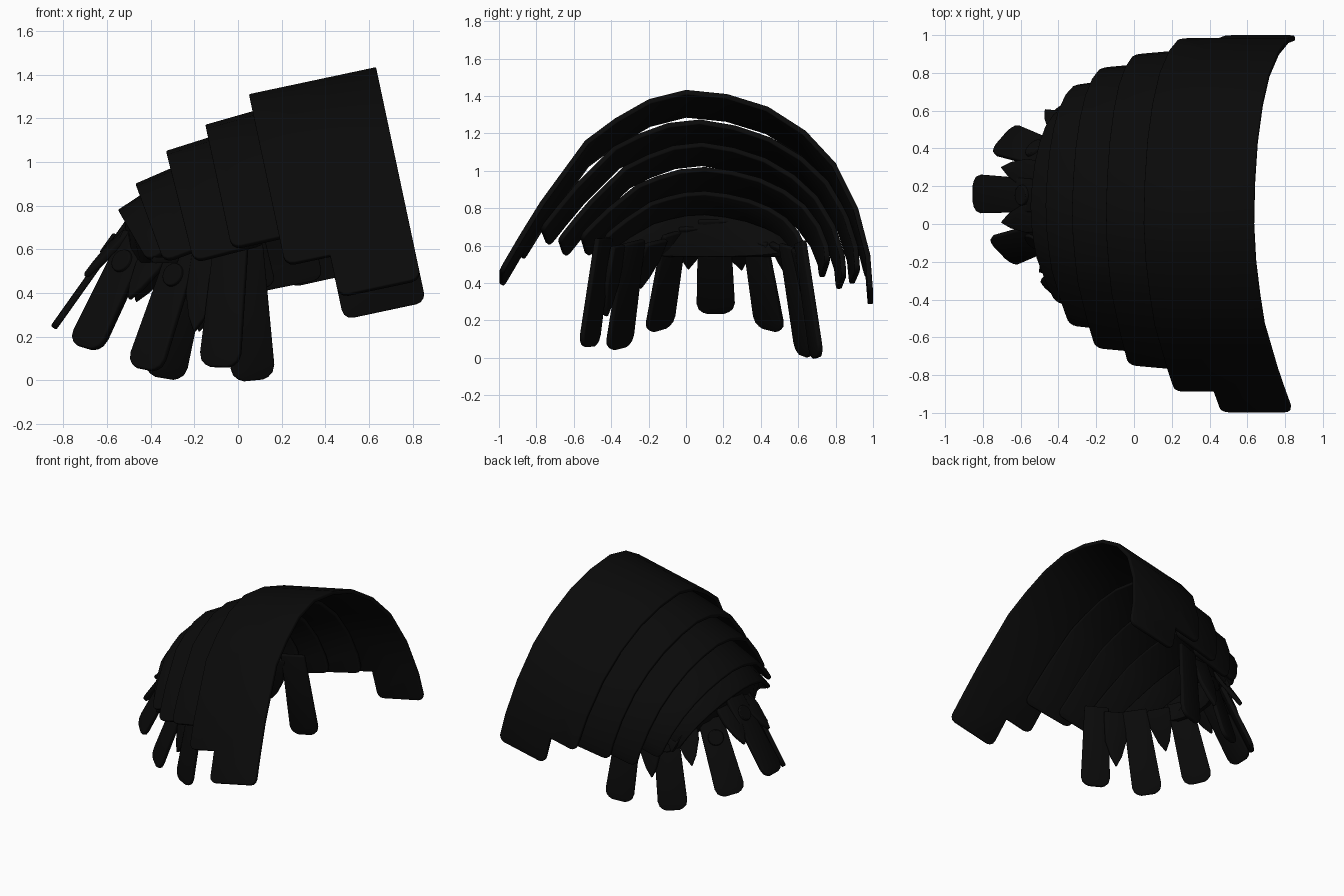
import bpy, bmesh, math
from mathutils import Vector, Matrix

cube = bpy.data.objects.get("Cube")
if cube:
    bpy.data.objects.remove(cube, do_unlink=True)

# Single near-black metal
black = bpy.data.materials.new("black_metal")
black.use_nodes = True
black.diffuse_color = (0.003, 0.003, 0.003, 1)
black.node_tree.nodes["Principled BSDF"].inputs["Base Color"].default_value = (0.003, 0.003, 0.003, 1)


def finish(bm, name, thickness=0.0, bevel=0.006, offset=-1):
    mesh = bpy.data.meshes.new(name)
    bm.to_mesh(mesh)
    bm.free()
    mesh.materials.append(black)
    ob = bpy.data.objects.new(name, mesh)
    bpy.context.collection.objects.link(ob)
    if thickness:
        mod = ob.modifiers.new("thickness", 'SOLIDIFY')
        mod.thickness = thickness
        mod.offset = offset
    if bevel:
        mod = ob.modifiers.new("soft_edge", 'BEVEL')
        mod.width = bevel
        mod.segments = 2
        mod.limit_method = 'ANGLE'
        mod.angle_limit = math.radians(50)
    bpy.ops.object.select_all(action='DESELECT')
    ob.select_set(True)
    bpy.context.view_layer.objects.active = ob
    bpy.ops.object.shade_smooth_by_angle(angle=math.radians(35))
    return ob


# Arch profile: side position from -1 to 1, and height fraction
ARCH = [(-1, 0), (-.89, .19), (-.78, .37), (-.54, .705), (-.38, .83), (-.2, .94), (0, 1),
        (.22, .99), (.44, .935), (.64, .82), (.8, .66), (.92, .43), (.985, .19), (1, 0)]


def arch_rim(x0, z0, tilt, near, far):
    """Points along the narrow rim of one arched band."""
    (yn, zn), (yf, zf) = near, far
    rim = []
    for s, h in ARCH:
        k = (s + 1) / 2
        base = zn + (zf - zn) * k
        z = base + h * (z0 - (zn + zf) / 2)
        rim.append(Vector((x0 + (z0 - z) * math.tan(tilt), yn + (yf - yn) * k, z)))
    return rim


def sheet(name, columns, skip=lambda i, j: False, corner=0.045):
    bm = bmesh.new()
    grid = [[bm.verts.new(p) for p in col] for col in columns]
    rows = len(columns[0])
    for j in range(len(grid) - 1):
        for i in range(rows - 1):
            if not skip(i, j):
                bm.faces.new((grid[j][i], grid[j + 1][i], grid[j + 1][i + 1], grid[j][i + 1]))
    bmesh.ops.delete(bm, geom=[v for v in bm.verts if not v.link_faces], context='VERTS')
    # Round the free corners
    corners = [v for v in bm.verts if len(v.link_edges) == 2]
    bmesh.ops.bevel(bm, geom=corners, offset=corner, segments=3, profile=0.5, affect='VERTICES')
    return finish(bm, name, 0.028)


def band(name, x0, z0, degrees, steps, near, far, tabs=False, flare=0.0):
    tilt = math.radians(degrees)
    rim = arch_rim(x0, z0, tilt, near, far)
    along = Vector((math.cos(tilt), 0, math.sin(tilt)))
    centre = Vector((0, .08, .5))
    columns = []
    for d in steps:
        grow = flare * d / steps[-1]
        columns.append([p + along * d + Vector((0, p.y - centre.y, p.z - centre.z)) * grow
                        for p in rim])
    last = len(ARCH) - 2
    sheet(name, columns, lambda i, j: tabs and j == 0 and i in (0, last))
    return rim


# Overlapping arched bands, largest first; each flares up inside the next
band("large_band", .05, 1.31, 12, (0, .21, .595), (-1, .345), (1, .235), tabs=True)
band("second_band", -.15, 1.17, 12, (0, .38), (-.75, .61), (.90, .39), flare=.04)
band("third_band", -.33, 1.05, 14, (0, .34), (-.66, .55), (.83, .36), flare=.04)
band("fourth_band", -.47, .90, 20, (0, .30), (-.54, .55), (.74, .42), flare=.05)
rim = band("end_band", -.55, .78, 30, (0, .20), (-.42, .55), (.62, .45), flare=.05)

# Curved backing that closes the end behind the finger plates
lower = [Vector((-.52 + .25 * s * s, .1 + .5 * s, .54)) for s, h in ARCH]
inner = [p + Vector((.03, 0, -.015)) for p in rim]
sheet("finger_backing", [lower, inner], corner=0.01)


def plate(name, top, tip, facing, outline, rivet=False):
    """Flat plate from top to tip; outline holds (distance from tip, half width)."""
    top, tip = Vector(top), Vector(tip)
    axis = (top - tip).normalized()
    side = axis.cross(Vector((*facing, 0))).normalized()
    normal = side.cross(axis).normalized()
    full = (top - tip).length
    bm = bmesh.new()
    left = [tip + axis * min(d, full) - side * w for d, w in outline]
    right = [tip + axis * min(d, full) + side * w for d, w in reversed(outline) if w > 0]
    bm.faces.new([bm.verts.new(p) for p in left + right])
    finish(bm, name, 0.03, 0.008, 0)
    if rivet:
        centre = top.lerp(tip, .25) + normal * .017
        turn = Matrix((side, axis, normal)).transposed().to_4x4()
        bm = bmesh.new()
        bmesh.ops.create_cone(bm, cap_ends=True, segments=20, radius1=.058, radius2=.052,
                              depth=.025, matrix=Matrix.Translation(centre) @ turn)
        finish(bm, name + "_rivet", bevel=0.004)


# Long finger plates with rounded tips
FINGER = [(0, .045), (.01, .07), (.03, .092), (.065, .102), (9, .085)]
fingers = {
    "middle_finger": ((-.49, .15, .74), (-.845, .16, .24), (-1, 0)),
    "right_inner_finger": ((-.46, -.06, .67), (-.705, -.145, .15), (-.72, -.7)),
    "left_inner_finger": ((-.46, .37, .63), (-.695, .45, .15), (-.75, .65)),
    "right_side_finger": ((-.24, -.28, .62), (-.43, -.36, .05), (-.65, -.75)),
    "left_side_finger": ((-.20, .54, .60), (-.34, .635, .01), (-.4, .9)),
    "right_rear_finger": ((-.03, -.44, .64), (-.085, -.52, .06), (-.45, -.9)),
    "left_rear_finger": ((.03, .61, .62), (.07, .70, 0), (-.25, 1)),
}
for name, (top, tip, facing) in fingers.items():
    plate(name, top, tip, facing, FINGER, rivet="rear" not in name)

# Pointed leaves filling the gaps between fingers
LEAF = [(0, 0), (.07, .04), (.18, .075), (9, .08)]
leaves = {
    "right_front_leaf": ((-.49, .04, .70), (-.70, .01, .475), (-1, -.2)),
    "left_front_leaf": ((-.49, .25, .69), (-.70, .3, .47), (-1, .2)),
    "right_middle_leaf": ((-.35, -.16, .62), (-.50, -.25, .37), (-.7, -.7)),
    "left_middle_leaf": ((-.34, .49, .60), (-.47, .60, .36), (-.5, .85)),
    "right_back_leaf": ((-.13, -.36, .60), (-.20, -.43, .22), (-.4, -.9)),
    "left_back_leaf": ((-.10, .58, .58), (-.18, .66, .22), (-.2, 1)),
}
for name, (top, tip, facing) in leaves.items():
    plate(name, top, tip, facing, LEAF)
